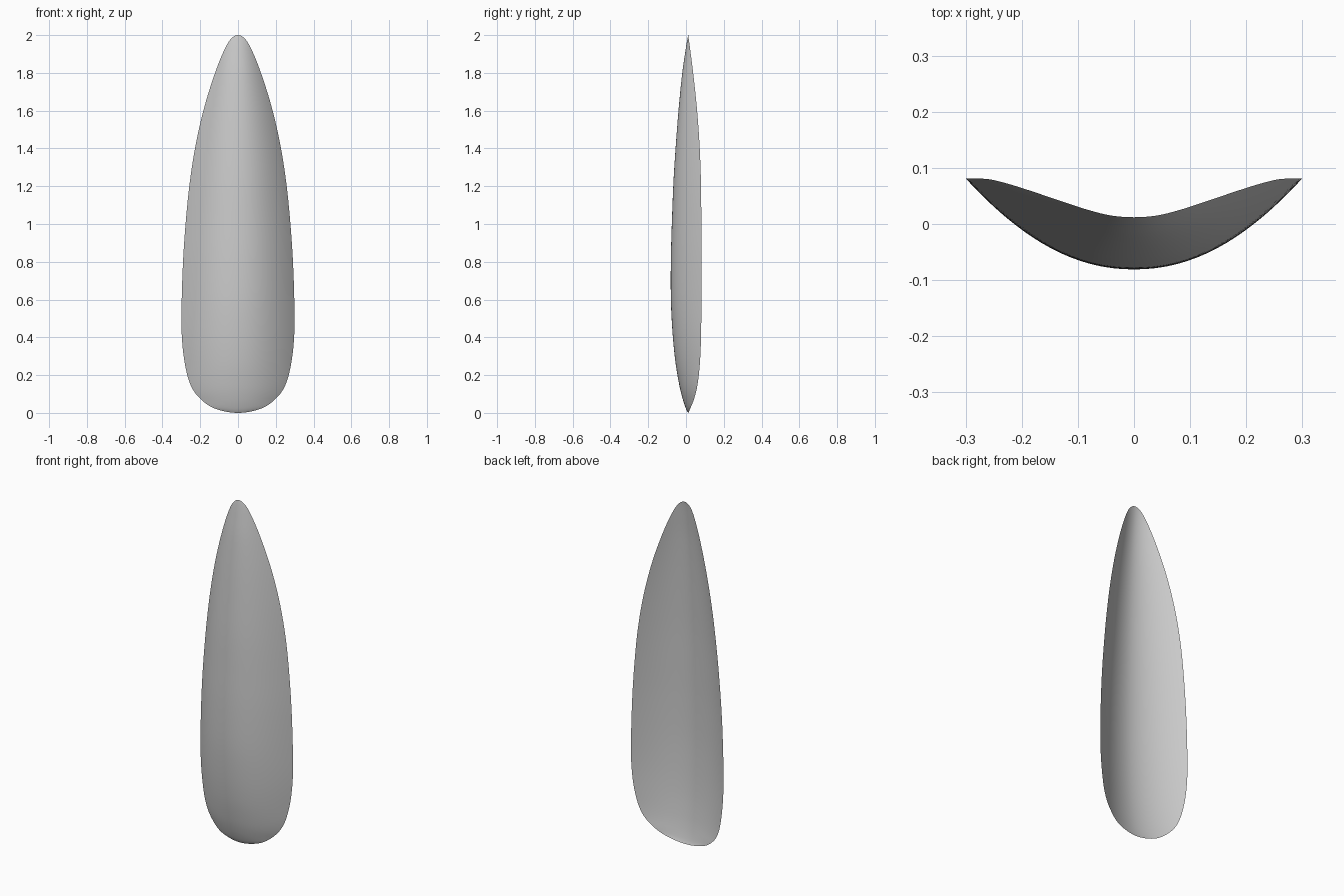
import bpy, bmesh, math

if "Cube" in bpy.data.objects:
    bpy.data.objects.remove(bpy.data.objects["Cube"], do_unlink=True)

# Outline from bottom to top: half width, height, front ridge depth, rim depth
OUTLINE = [
    (0.0, 0.0, 0.012, 0.012), (0.12, 0.022, 0.0, 0.022),
    (0.2, 0.075, -0.018, 0.043), (0.252, 0.15, -0.036, 0.061),
    (0.283, 0.27, -0.056, 0.074), (0.298, 0.42, -0.071, 0.08),
    (0.298, 0.6, -0.08, 0.081), (0.29, 0.82, -0.08, 0.081),
    (0.275, 1.03, -0.074, 0.081), (0.254, 1.23, -0.066, 0.079),
    (0.222, 1.43, -0.053, 0.071), (0.178, 1.62, -0.038, 0.057),
    (0.125, 1.79, -0.021, 0.039), (0.078, 1.91, -0.004, 0.024),
    (0.04, 1.977, 0.007, 0.015), (0.0, 2.0, 0.012, 0.012),
]
STEPS = 6      # rows per outline span
COLS = 24      # columns per half width
HOLLOW = 0.65  # how far the back hollow follows the front ridge
TIP_Y = 0.012


def smooth_path(points, steps):
    """Catmull-Rom curve, mirrored past both ends so the tips are round."""
    def flip(p):
        return (-p[0], *p[1:])
    pts = [flip(points[1])] + points + [flip(points[-2])]
    path = []
    for i in range(1, len(pts) - 2):
        for s in range(steps):
            t = s / steps
            path.append([
                0.5 * (2 * b + (c - a) * t + (2 * a - 5 * b + 4 * c - d) * t * t
                       + (3 * b - a - 3 * c + d) * t ** 3)
                for a, b, c, d in zip(*pts[i - 1:i + 3])])
    path.append(points[-1])
    return path


def section(w, z, ridge, rim):
    """Closed loop: front from right to left, then back again behind."""
    hollow = TIP_Y + HOLLOW * (ridge - TIP_Y)
    ts = [math.sin(math.pi / 2 * i / COLS) for i in range(-COLS, COLS + 1)]
    front = [(w * t, ridge + (rim - ridge) * abs(t) ** 2.1, z) for t in ts]
    back = [(w * t, hollow + (rim - hollow) * abs(t) ** 1.9, z)
            for t in reversed(ts[1:-1])]
    return front + back


# Curved shell body
bm = bmesh.new()
path = smooth_path(OUTLINE, STEPS)
rows = [[bm.verts.new(p) for p in section(*row)] for row in path[1:-1]]
for low, high in zip(rows, rows[1:]):
    n = len(low)
    for i in range(n):
        j = (i + 1) % n
        bm.faces.new((low[i], low[j], high[j], high[i]))

# Pointed end caps
for row, end in ((rows[0], path[0]), (rows[-1], path[-1])):
    tip = bm.verts.new((0, end[2], end[1]))
    for i in range(len(row)):
        bm.faces.new((row[i], row[(i + 1) % len(row)], tip))
bmesh.ops.recalc_face_normals(bm, faces=bm.faces)

mesh = bpy.data.meshes.new("curved_shell")
bm.to_mesh(mesh)
bm.free()
shell = bpy.data.objects.new("curved_shell", mesh)
bpy.context.collection.objects.link(shell)

# Plain grey colour
grey = bpy.data.materials.new("plain_grey")
grey.use_nodes = True
colour = (0.6, 0.6, 0.6, 1)
grey.diffuse_color = colour
grey.node_tree.nodes["Principled BSDF"].inputs["Base Color"].default_value = colour
mesh.materials.append(grey)

# Smooth faces with a crisp rim
bpy.ops.object.select_all(action="DESELECT")
shell.select_set(True)
bpy.context.view_layer.objects.active = shell
bpy.ops.object.shade_smooth_by_angle(angle=math.radians(50))
